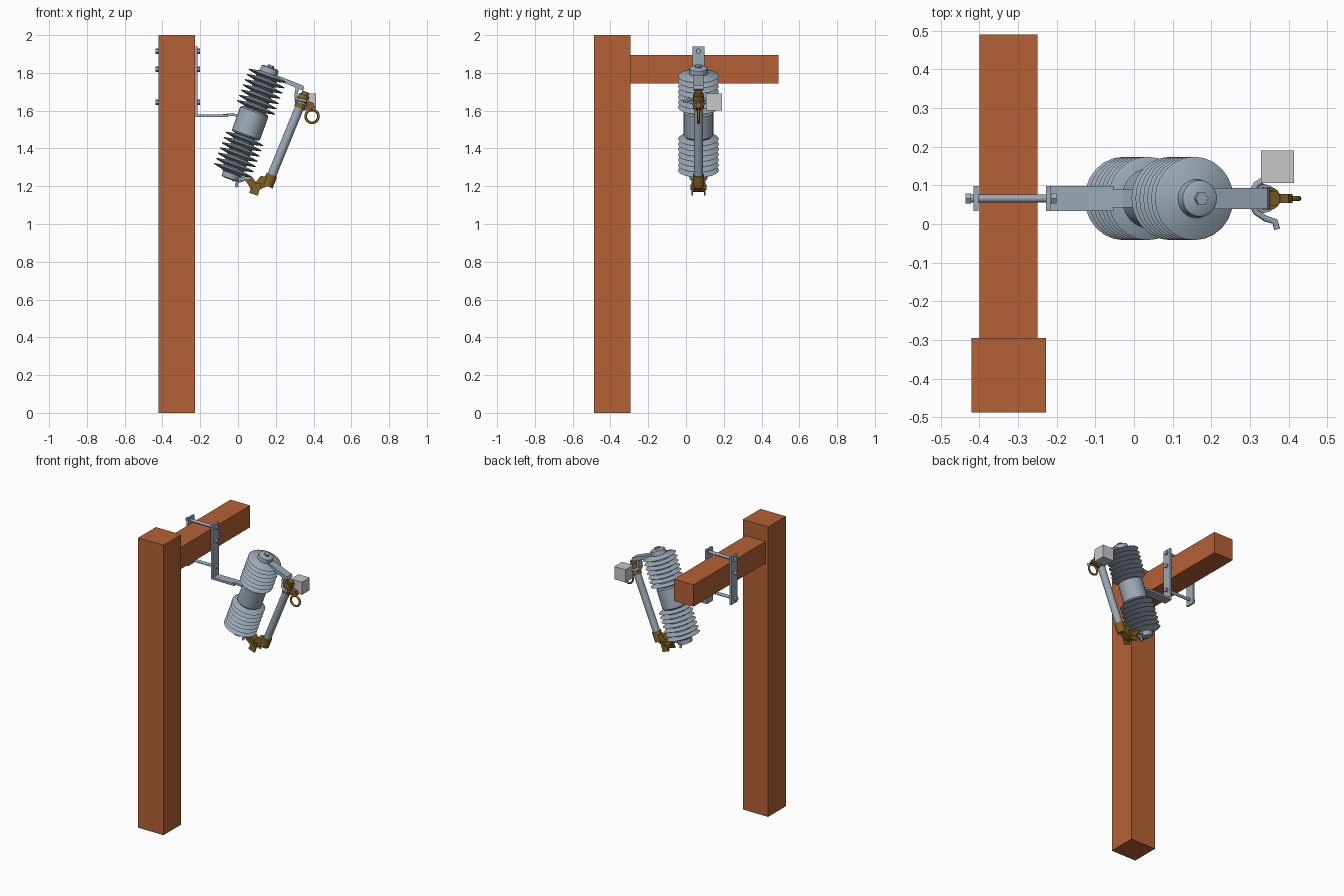
import bpy, bmesh
from math import sin, cos, pi, radians
from mathutils import Vector, Matrix

cube = bpy.data.objects.get("Cube")
if cube:
    bpy.data.objects.remove(cube)


def material(name, r, g, b):
    m = bpy.data.materials.new(name)
    m.use_nodes = True
    m.diffuse_color = (r, g, b, 1)
    m.node_tree.nodes["Principled BSDF"].inputs["Base Color"].default_value = (r, g, b, 1)
    return m


WOOD = material("wood", 0.46, 0.12, 0.035)
STEEL = material("steel", 0.33, 0.40, 0.47)
BRASS = material("brass", 0.23, 0.12, 0.018)
PALE = material("pale grey", 0.58, 0.58, 0.58)
Y = 0.066  # centre plane of the hardware


def finish(name, bm, mat, smooth=False):
    bmesh.ops.recalc_face_normals(bm, faces=bm.faces)
    me = bpy.data.meshes.new(name)
    bm.to_mesh(me)
    bm.free()
    me.materials.append(mat)
    ob = bpy.data.objects.new(name, me)
    bpy.context.collection.objects.link(ob)
    if smooth:
        bpy.ops.object.select_all(action='DESELECT')
        ob.select_set(True)
        bpy.context.view_layer.objects.active = ob
        bpy.ops.object.shade_smooth_by_angle(angle=radians(35))
    return ob


def box(name, x, y, z, mat):
    bm = bmesh.new()
    bmesh.ops.create_cube(bm, size=1)
    for v in bm.verts:
        v.co = [(a + b) / 2 + c * (b - a) for (a, b), c in zip((x, y, z), v.co)]
    return finish(name, bm, mat)


def lathe(name, profile, base, axis, mat, sides=24):
    """Revolve (radius, height) points around an axis starting at base."""
    bm = bmesh.new()
    rot = Vector((0, 0, 1)).rotation_difference(Vector(axis)).to_matrix()
    rings = [[bm.verts.new(Vector(base) + rot @ Vector((r * cos(2 * pi * i / sides), r * sin(2 * pi * i / sides), h)))
              for i in range(sides)] for r, h in profile]
    for a, b in zip(rings, rings[1:]):
        for i in range(sides):
            j = (i + 1) % sides
            bm.faces.new((a[i], a[j], b[j], b[i]))
    bm.faces.new(rings[0])
    bm.faces.new(rings[-1])
    return finish(name, bm, mat, True)


def rod(name, a, b, r, mat, sides=16):
    d = Vector(b) - Vector(a)
    return lathe(name, [(r, 0), (r, d.length)], a, d.normalized(), mat, sides)


def prism(name, pts, half, mat, y=Y):
    """Extrude a side outline (x, z) across the width."""
    bm = bmesh.new()
    f = bm.faces.new([bm.verts.new((x, y - half, z)) for x, z in pts])
    ext = bmesh.ops.extrude_face_region(bm, geom=[f])["geom"]
    bmesh.ops.translate(bm, vec=(0, 2 * half, 0), verts=[g for g in ext if isinstance(g, bmesh.types.BMVert)])
    return finish(name, bm, mat)


def wire(name, pts, r, mat, cyclic=False):
    cu = bpy.data.curves.new(name, 'CURVE')
    cu.dimensions = '3D'
    cu.bevel_depth = r
    cu.bevel_resolution = 2
    cu.use_fill_caps = True
    sp = cu.splines.new('POLY')
    sp.points.add(len(pts) - 1)
    for p, q in zip(sp.points, pts):
        p.co = (*q, 1)
    sp.use_cyclic_u = cyclic
    cu.materials.append(mat)
    ob = bpy.data.objects.new(name, cu)
    bpy.context.collection.objects.link(ob)
    return ob


# Timber post and crossarm
box("post", (-0.42, -0.227), (-0.488, -0.295), (0, 2), WOOD)
box("crossarm", (-0.40, -0.25), (-0.295, 0.49), (1.745, 1.895), WOOD)

# Clamp around the crossarm
plate_y = (Y - 0.032, Y + 0.032)
box("back_strap", (-0.415, -0.402), plate_y, (1.61, 1.94), STEEL)
prism("mounting_bracket", [(-0.228, 1.94), (-0.215, 1.94), (-0.215, 1.58), (-0.052, 1.58),
                           (-0.052, 1.566), (-0.228, 1.566)], 0.032, STEEL)
prism("bracket_tongue", [(-0.08, 1.581), (-0.03, 1.587), (0.02, 1.575), (0.02, 1.562),
                         (-0.03, 1.573), (-0.08, 1.567)], 0.023, STEEL)
for i, z in enumerate((1.915, 1.82, 1.645)):
    rod(f"clamp_bolt_{i}", (-0.432, Y, z), (-0.202, Y, z), 0.010, STEEL, 12)
    for side, x in (("back", -0.436), ("front", -0.214)):
        rod(f"bolt_nut_{side}_{i}", (x, Y, z), (x + 0.014, Y, z), 0.015, STEEL, 6)

# Tilted insulator: caps, sheds and smooth middle in one revolved outline
TILT = radians(20)
AXIS = Vector((sin(TILT), 0, cos(TILT)))
CENTRE = Vector((0.065, Y, 1.535))


def sheds(start):
    out = []
    for k in range(7):
        h = start + k * 0.0295
        out += [(0.058, h - 0.012), (0.103, h - 0.002), (0.108, h + 0.001), (0.104, h + 0.004), (0.058, h + 0.012)]
    return out


outline = [(0.03, -0.318), (0.047, -0.314), (0.05, -0.285)] + sheds(-0.268)
outline += [(0.058, -0.076), (0.072, -0.074), (0.079, -0.066), (0.079, 0.062), (0.072, 0.07), (0.058, 0.072)]
outline += sheds(0.087) + [(0.05, 0.28), (0.047, 0.308), (0.038, 0.314)]
lathe("insulator", outline, CENTRE, AXIS, STEEL)
rod("top_terminal", CENTRE + AXIS * 0.31, CENTRE + AXIS * 0.325, 0.018, STEEL, 6)

# Upper contact arm, with a folded tip reaching the fuse
prism("upper_arm", [(0.165, 1.80), (0.215, 1.785), (0.345, 1.733), (0.352, 1.715), (0.338, 1.708),
                    (0.21, 1.762), (0.16, 1.78)], 0.027, STEEL)
prism("upper_contact", [(0.305, 1.725), (0.322, 1.718), (0.315, 1.68), (0.325, 1.645),
                        (0.31, 1.64), (0.298, 1.68)], 0.02, STEEL)
for side, s in (("right", -1), ("left", 1)):
    wire(f"guide_hook_{side}", [(0.305, Y + s * 0.015, 1.665), (0.315, Y + s * 0.035, 1.66),
                                (0.34, Y + s * 0.052, 1.655), (0.365, Y + s * 0.06, 1.65),
                                (0.37, Y + s * 0.08, 1.65)], 0.008, STEEL)

# Fuse tube with brass ferrules
LOW, HIGH = Vector((0.155, Y, 1.20)), Vector((0.345, Y, 1.665))
AIM = (HIGH - LOW).normalized()
rod("fuse_tube", LOW, HIGH, 0.024, STEEL)
rod("lower_ferrule", LOW, LOW + AIM * 0.065, 0.03, BRASS)
rod("upper_ferrule", HIGH - AIM * 0.055, HIGH + AIM * 0.02, 0.029, BRASS)
rod("fuse_cap", HIGH + AIM * 0.02, HIGH + AIM * 0.038, 0.02, BRASS)
prism("latch", [(0.30, 1.645), (0.315, 1.675), (0.40, 1.64), (0.41, 1.615), (0.375, 1.61), (0.345, 1.60)], 0.012, BRASS)
collar = HIGH - AIM * 0.03
rod("upper_collar", collar, collar + AIM * 0.01, 0.037, STEEL)

# Pull ring
wire("pull_ring", [(0.392 + 0.034 * cos(a * pi / 12), Y, 1.57 + 0.034 * sin(a * pi / 12)) for a in range(24)],
     0.007, BRASS, True)

# Lower hinge: two cheek plates, trunnion pin and link to the ferrule
for side, s in (("right", -1), ("left", 1)):
    prism(f"hinge_cheek_{side}", [(0.03, 1.235), (0.06, 1.235), (0.095, 1.215), (0.125, 1.215), (0.105, 1.15),
                                  (0.058, 1.166), (0.075, 1.195)], 0.005, BRASS, Y + s * 0.033)
prism("hinge_block", [(0.045, 1.225), (0.075, 1.25), (0.10, 1.215), (0.10, 1.175), (0.075, 1.17)], 0.028, BRASS)
prism("hinge_link", [(0.09, 1.215), (0.12, 1.255), (0.145, 1.25), (0.175, 1.235), (0.165, 1.205), (0.11, 1.18)], 0.022, BRASS)
rod("hinge_pin", (0.098, Y - 0.043, 1.195), (0.098, Y + 0.043, 1.195), 0.014, BRASS)

# Lower terminal strap and clip below the insulator
prism("lower_strap", [(-0.03, 1.245), (0.01, 1.25), (0.06, 1.245), (0.065, 1.228), (0.01, 1.232), (-0.03, 1.225)], 0.024, STEEL)
wire("lower_clip", [(0.03, Y, 1.235), (0.0, Y, 1.225), (-0.008, Y, 1.21), (-0.004, Y, 1.195)], 0.008, STEEL)

# Pale box beside the upper contact
box("side_box", (0.329, 0.414), (0.106, 0.19), (1.602, 1.69), PALE)
